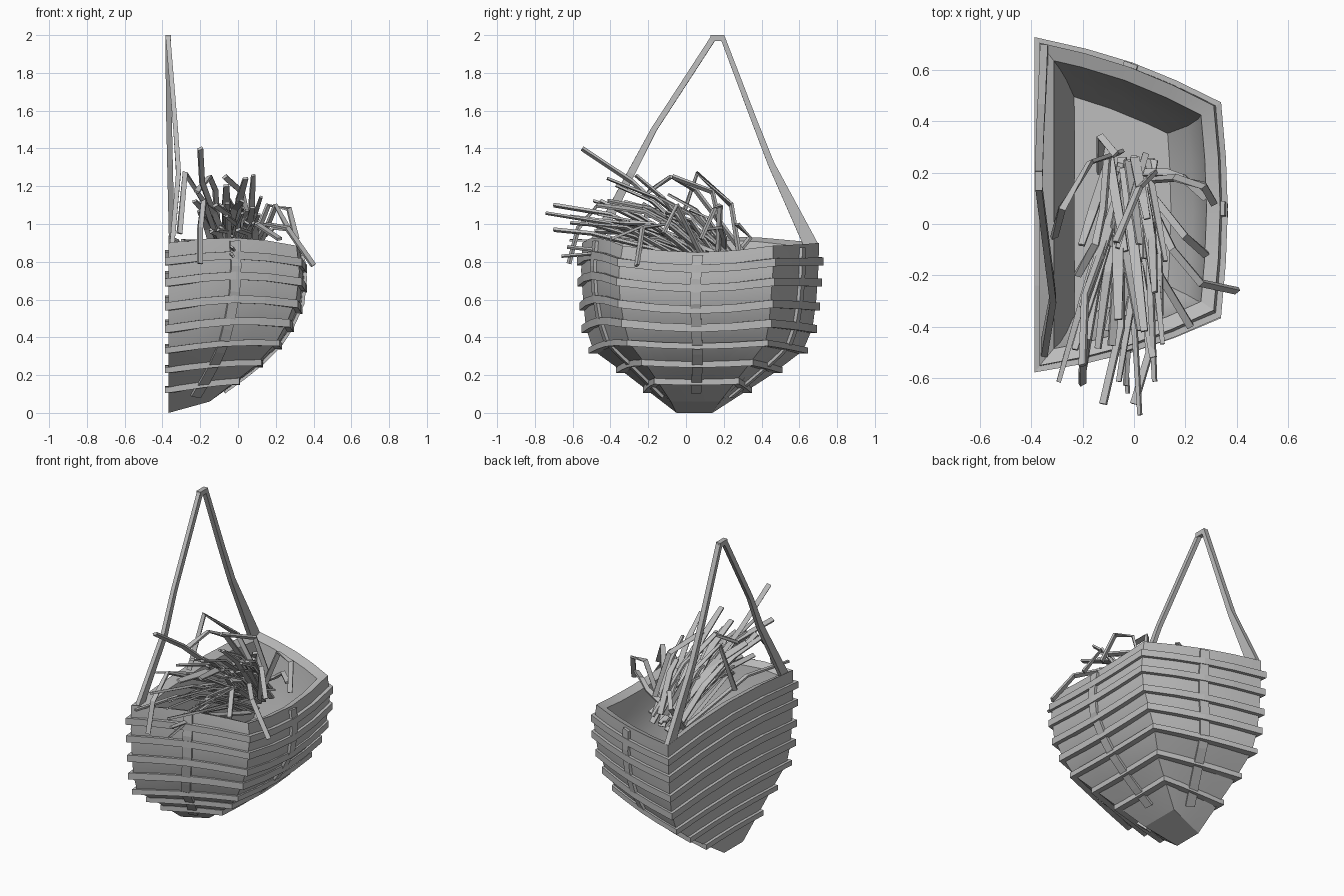
import bpy, bmesh, math, random
from mathutils import Vector

cube = bpy.data.objects.get("Cube")
if cube:
    bpy.data.objects.remove(cube, do_unlink=True)
random.seed(11)

grey = bpy.data.materials.new("plain_grey")
grey.use_nodes = True
grey.diffuse_color = (0.5, 0.5, 0.5, 1)
grey.node_tree.nodes["Principled BSDF"].inputs["Base Color"].default_value = (0.5, 0.5, 0.5, 1)

WALL_X = -0.367
SEGS = 4
# Basket levels: wall z, outer z, outer x, wall y range, outer y range
LEVELS = [
    (0.00, 0.06, -0.15, -0.05, 0.14, -0.08, 0.18),
    (0.20, 0.24, 0.08, -0.31, 0.45, -0.20, 0.32),
    (0.33, 0.37, 0.20, -0.49, 0.62, -0.30, 0.42),
    (0.45, 0.48, 0.26, -0.53, 0.67, -0.33, 0.44),
    (0.60, 0.61, 0.31, -0.545, 0.69, -0.35, 0.45),
    (0.75, 0.75, 0.325, -0.555, 0.70, -0.355, 0.46),
    (0.90, 0.885, 0.31, -0.55, 0.705, -0.335, 0.46),
]
# Outward bulge and downward sag of the front, outer, rear and wall sides
SHAPES = ((0.03, -0.035), (0.025, 0.035), (0.03, 0.0), (0, -0.04))


def section(t, offset=0.0, lift=0.0):
    """Closed four-sided outline at level t, pushed outward by offset."""
    i = min(int(t), len(LEVELS) - 2)
    zb, zo, xo, b0, b1, o0, o1 = [a + (b - a) * (t - i) for a, b in zip(LEVELS[i], LEVELS[i + 1])]
    corners = [Vector(c) for c in ((WALL_X, b0, zb), (xo, o0, zo), (xo, o1, zo), (WALL_X, b1, zb))]
    pts = []
    for k, (bulge, sag) in enumerate(SHAPES):
        a, b = corners[k], corners[(k + 1) % 4]
        d = b - a
        out = Vector((d.y, -d.x, 0)).normalized()
        for s in range(SEGS):
            w = math.sin(math.pi * s / SEGS) * min(1, t / 4)
            pts.append(a.lerp(b, s / SEGS) + out * bulge * w - Vector((0, 0, sag * w)))
    moved = []
    for k, p in enumerate(pts):
        e1, e2 = p - pts[k - 1], pts[(k + 1) % len(pts)] - p
        n1 = Vector((e1.y, -e1.x, 0)).normalized()
        n2 = Vector((e2.y, -e2.x, 0)).normalized()
        n = (n1 + n2) / (1 + n1.dot(n2))
        moved.append(p + n * offset + Vector((0, 0, lift)))
    return moved


def finish(name, bm, smooth=False):
    bmesh.ops.recalc_face_normals(bm, faces=bm.faces)
    mesh = bpy.data.meshes.new(name)
    bm.to_mesh(mesh)
    bm.free()
    mesh.materials.append(grey)
    obj = bpy.data.objects.new(name, mesh)
    bpy.context.collection.objects.link(obj)
    if smooth:
        bpy.ops.object.select_all(action='DESELECT')
        obj.select_set(True)
        bpy.context.view_layer.objects.active = obj
        bpy.ops.object.shade_smooth_by_angle(angle=math.radians(20))


def loft(bm, rings, closed=False):
    """Skin a list of rings; close into a tube loop or cap both ends."""
    vs = [[bm.verts.new(p) for p in ring] for ring in rings]
    n = len(vs[0])
    for j in range(len(vs) if closed else len(vs) - 1):
        lo, hi = vs[j], vs[(j + 1) % len(vs)]
        for k in range(n):
            bm.faces.new((lo[k], lo[(k + 1) % n], hi[(k + 1) % n], hi[k]))
    if not closed:
        bm.faces.new(vs[0])
        bm.faces.new(vs[-1])


def strip(bm, pts, widths, thick, side):
    """Flat bar through points, its width lying along side."""
    pts = [Vector(p) for p in pts]
    rings = []
    for i, p in enumerate(pts):
        d = (pts[min(i + 1, len(pts) - 1)] - pts[max(i - 1, 0)]).normalized()
        s = (side - d * side.dot(d)).normalized()
        n = d.cross(s) * thick / 2
        s = s * (widths[i] if isinstance(widths, (list, tuple)) else widths) / 2
        rings.append([p - s - n, p + s - n, p + s + n, p - s + n])
    loft(bm, rings)


# Hollow basket body with a rim sloping into a bowl
bm = bmesh.new()
rings = [section(t) for t in range(len(LEVELS))]
for t, inset in ((5.85, 0.055), (5, 0.08), (4, 0.105), (3, 0.135)):
    rings.append(section(t, -inset))
loft(bm, rings)
finish("basket_body", bm, True)

# Woven bands around the body
bm = bmesh.new()
for t in (5.35, 4.6, 3.75, 2.95, 2.0, 1.2, 0.6):
    h = 0.021 if t > 2.5 else 0.016
    loft(bm, [section(t, -0.02, -h), section(t, 0.02, -h),
              section(t, 0.02, h), section(t, -0.02, h)], closed=True)
finish("woven_bands", bm)

# Upright stake in the middle of each side that is away from the wall
bm = bmesh.new()
for k in range(3):
    idx = k * SEGS + SEGS // 2
    path, side = [], None
    for j in range(13):
        ring = section(0.3 + j * 0.465, 0.006)
        path.append(ring[idx])
        side = ring[idx + 1] - ring[idx - 1]
    strip(bm, path, 0.055, 0.02, side)
finish("upright_stakes", bm)

# Hanging handle
bm = bmesh.new()
strip(bm, [(-0.35, 0.665, 0.88), (-0.36, 0.45, 1.32), (-0.365, 0.36, 1.55), (-0.37, 0.195, 1.985),
           ], [0.075, 0.035, 0.03, 0.025], 0.03, Vector((0, 1, 0)))
strip(bm, [(-0.35, -0.49, 0.88), (-0.315, -0.29, 1.27), (-0.33, -0.17, 1.5), (-0.37, 0.145, 1.985),
           ], [0.06, 0.04, 0.03, 0.03], 0.025, Vector((0, 1, 0)))
strip(bm, [(-0.37, 0.13, 1.985), (-0.37, 0.205, 1.985)], 0.03, 0.03, Vector((1, 0, 0)))
finish("hanging_handle", bm)

# Straw bundle leaning forward over the rim, steeper straws shorter
bm = bmesh.new()
COUNT = 36
for i in range(COUNT):
    f = (i + 0.5) / COUNT
    lift = math.radians(10 + 44 * f)
    length = random.uniform(0.5, 0.9) - 0.35 * f * f
    base = Vector((random.uniform(-0.1, 0.08), random.uniform(0.08, 0.28), random.uniform(0.7, 0.86)))
    aim = Vector((random.uniform(-0.3, 0.16), -math.cos(lift), math.sin(lift)))
    mid = base + aim * length * 0.6 + Vector((0, 0, 0.04))
    tip = base + aim * length - Vector((0, 0, random.uniform(-0.01, 0.08)))
    w = random.uniform(0.02, 0.045)
    roll = Vector((1, random.uniform(-0.4, 0.4), random.uniform(-0.7, 0.7)))
    strip(bm, [base, mid, tip], [w, w, w * 0.7], 0.012, roll)
finish("straw_bundle", bm)

# Bent loose straws
bm = bmesh.new()
BENT = [
    [(0.03, 0.15, 0.8), (0.15, -0.1, 1.0), (0.26, -0.23, 0.98), (0.4, -0.26, 0.78)],
    [(-0.05, 0.28, 0.85), (-0.17, 0.24, 1.1), (-0.28, 0.06, 1.27), (-0.31, -0.05, 0.95)],
    [(-0.1, 0.3, 0.85), (-0.12, 0.05, 1.18), (-0.15, -0.08, 1.25), (-0.22, -0.2, 1.17)],
    [(-0.07, -0.07, 1.25), (0.02, 0.14, 1.17), (0.08, 0.2, 0.9)],
    [(0.0, 0.2, 0.85), (0.13, 0.2, 0.93), (0.19, 0.18, 0.98), (0.28, 0.1, 0.97)],
    [(0.06, 0.17, 0.85), (0.16, 0.18, 1.1), (0.27, 0.15, 1.08), (0.31, 0.08, 0.92)],
    [(0.08, 0.1, 0.8), (0.2, -0.05, 1.1), (0.28, -0.12, 0.95)],
    [(-0.07, 0.2, 0.8), (-0.18, -0.45, 1.12), (-0.2, -0.57, 0.98), (-0.2, -0.62, 0.79)],
    [(-0.13, 0.2, 0.75), (-0.13, 0.34, 0.93), (-0.07, 0.27, 1.0)],
    [(-0.05, 0.1, 0.85), (-0.19, -0.28, 1.22), (-0.2, -0.55, 1.4)],
    [(0.02, 0.15, 0.8), (0.1, -0.2, 1.0), (0.22, -0.4, 0.92)],
    [(-0.05, 0.1, 0.8), (-0.05, -0.4, 1.05), (-0.12, -0.7, 1.1)],
    [(0.02, 0.1, 0.8), (0.06, -0.5, 0.95), (0.0, -0.7, 0.97)],
]
for path in BENT:
    strip(bm, path, 0.028, 0.015, Vector((0.8, 0.5, 0.2)))
finish("loose_straws", bm)
